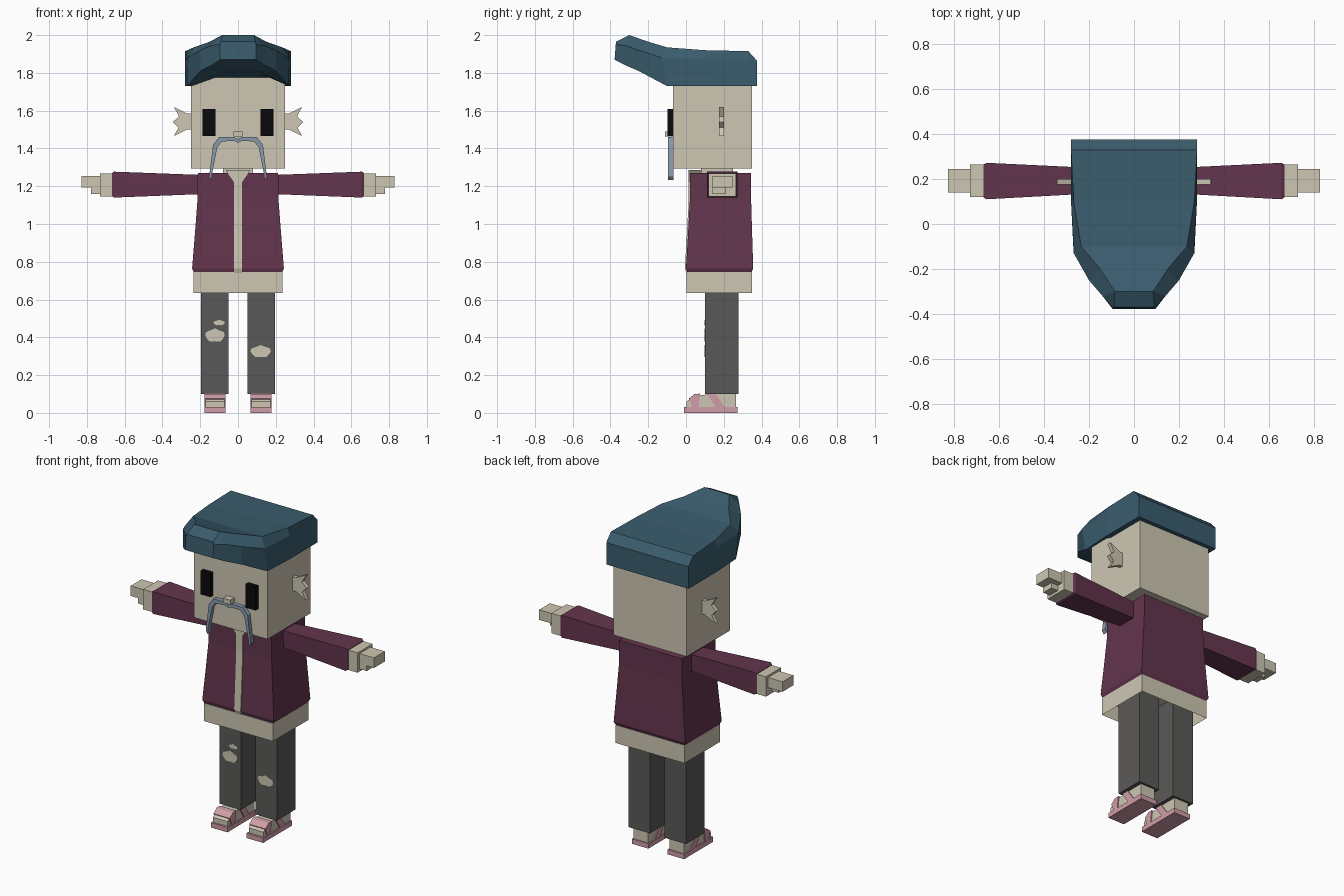
import bpy
import bmesh
import math

if "Cube" in bpy.data.objects:
    bpy.data.objects.remove(bpy.data.objects["Cube"], do_unlink=True)


def to_linear(value):
    value /= 255
    return value / 12.92 if value <= 0.04045 else ((value + 0.055) / 1.055) ** 2.4


def material(name, *rgb):
    mat = bpy.data.materials.new(name)
    colour = [to_linear(v) for v in rgb] + [1]
    mat.use_nodes = True
    mat.diffuse_color = colour
    mat.node_tree.nodes["Principled BSDF"].inputs["Base Color"].default_value = colour
    return mat


skin = material("pale skin", 205, 198, 178)
plum = material("plum cloth", 99, 53, 77)
teal = material("teal hair", 58, 92, 109)
charcoal = material("charcoal denim", 90, 89, 88)
pink = material("pink rubber", 208, 157, 168)
steel = material("steel blue whiskers", 136, 154, 171)
black = material("black eyes", 9, 9, 9)


def loft(name, rings, mat, mirror=False, hollow=False):
    """Skin a list of matching rings, capped at both ends."""
    bm = bmesh.new()
    loops = [[bm.verts.new(p) for p in ring] for ring in rings]
    count = len(loops[0])
    for low, high in zip(loops, loops[1:]):
        for i in range(count):
            j = (i + 1) % count
            bm.faces.new((low[i], low[j], high[j], high[i]))
    base = bm.faces.new(loops[0])
    bm.faces.new(loops[-1])
    bmesh.ops.recalc_face_normals(bm, faces=bm.faces)
    if hollow:
        bmesh.ops.inset_region(bm, faces=[base], thickness=0.015)
        bmesh.ops.translate(bm, verts=base.verts, vec=(0, 0, 0.09))
    mesh = bpy.data.meshes.new(name)
    bm.to_mesh(mesh)
    bm.free()
    mesh.materials.append(mat)
    obj = bpy.data.objects.new(name, mesh)
    bpy.context.collection.objects.link(obj)
    if mirror:
        obj.modifiers.new("Mirror", "MIRROR").use_mirror_merge = False
    return obj


def rect(a, b, c, d):
    return [(a, c), (b, c), (b, d), (a, d)]


def level(z, half, front, back):
    """Horizontal rectangle at one height."""
    return [(x, y, z) for x, y in rect(-half, half, front, back)]


def slice_x(x, front, back, low, high):
    """Upright rectangle across the arm."""
    return [(x, y, z) for y, z in rect(front, back, low, high)]


def box(name, xs, ys, zs, mat, mirror=False):
    return loft(name, [slice_x(x, *ys, *zs) for x in xs], mat, mirror)


def plate(name, outline, front, back, mat, mirror=False):
    """Front-facing outline given thickness along y."""
    return loft(name, [[(x, y, z) for x, z in outline] for y in (front, back)], mat, mirror)


def side_prism(name, outline, left, right, mat, mirror=False):
    """Side outline given thickness along x."""
    return loft(name, [[(x, y, z) for y, z in outline] for x in (left, right)], mat, mirror)


# Head and face
box("head", (-0.25, 0.25), (-0.07, 0.35), (1.295, 1.83), skin)
box("eye", (0.12, 0.187), (-0.097, -0.065), (1.465, 1.61), black, True)
box("nose", (-0.025, 0.025), (-0.11, -0.065), (1.462, 1.49), skin)
plate("ear", [(0.24, 1.585), (0.27, 1.585), (0.34, 1.62), (0.312, 1.57), (0.345, 1.54),
              (0.315, 1.51), (0.34, 1.465), (0.27, 1.50), (0.24, 1.50)], 0.175, 0.2, skin, True)
whisker = [(0, 1.45), (0.02, 1.46), (0.1, 1.46), (0.132, 1.42), (0.153, 1.25), (0.14, 1.232),
           (0.137, 1.27), (0.11, 1.405), (0.085, 1.437), (0.02, 1.44), (0, 1.43)]
plate("moustache", whisker, -0.095, -0.065, steel, True)

# Swept hair: half sections of (x, y, z) from crown to inner underside, back to front
hair_halves = [
    [(0.28, 0.375, 1.865), (0.28, 0.375, 1.85), (0.28, 0.375, 1.73), (0.12, 0.375, 1.73)],
    [(0.28, 0.33, 1.915), (0.28, 0.33, 1.86), (0.28, 0.33, 1.73), (0.12, 0.33, 1.73)],
    [(0.268, 0.1, 1.92), (0.28, 0.1, 1.875), (0.28, 0.1, 1.73), (0.12, 0.1, 1.73)],
    [(0.235, -0.1, 1.935), (0.268, -0.13, 1.88), (0.27, -0.1, 1.73), (0.12, -0.14, 1.795)],
    [(0.15, -0.2, 1.965), (0.2, -0.25, 1.92), (0.2, -0.25, 1.81), (0.1, -0.25, 1.81)],
    [(0.085, -0.3, 2.0), (0.14, -0.32, 1.945), (0.14, -0.32, 1.84), (0.07, -0.32, 1.84)],
    [(0.09, -0.37, 1.965), (0.095, -0.372, 1.95), (0.095, -0.378, 1.87), (0.05, -0.378, 1.87)],
]
loft("hair", [half + [(-x, y, z) for x, y, z in reversed(half)] for half in hair_halves], teal)

# Torso
box("neck", (-0.08, 0.08), (0.08, 0.25), (1.2, 1.31), skin)
jacket = [(0.74, 0.232, 0.008, 0.345), (0.765, 0.243, 0, 0.356), (0.95, 0.228, 0.011, 0.35),
          (1.12, 0.215, 0.02, 0.345), (1.27, 0.213, 0.02, 0.345)]
loft("jacket", [level(*section) for section in jacket], plum)
loft("front_opening", [level(z, 0.022, front - 0.006, front + 0.02)
                       for z, half, front, back in jacket], skin)
plate("collar", [(0, 1.19), (0.065, 1.285), (-0.065, 1.285)], 0.014, 0.09, skin)
loft("undershirt_hem", [level(z, 0.235, 0.003, 0.35) for z in (0.635, 0.745)],
     skin, hollow=True)

# Arms and hands
loft("sleeve", [slice_x(0.2, 0.135, 0.25, 1.158, 1.26),
                slice_x(0.655, 0.11, 0.272, 1.14, 1.277),
                slice_x(0.668, 0.117, 0.265, 1.147, 1.27)], plum, True)
box("palm", (0.65, 0.73), (0.12, 0.265), (1.145, 1.267), skin, True)
box("fingers", (0.72, 0.828), (0.14, 0.245), (1.193, 1.255), skin, True)
box("thumb", (0.72, 0.778), (0.14, 0.21), (1.16, 1.2), skin, True)

# Trousers with torn knees
box("trouser_leg", (0.05, 0.195), (0.1, 0.278), (0.1, 0.73), charcoal, True)


def tear(name, x, z, width, height):
    outline = []
    for i in range(12):
        angle = math.tau * i / 12
        wobble = 1 + 0.1 * math.sin(5 * angle)
        outline.append((x + width * wobble * math.cos(angle),
                        z + height * wobble * math.sin(angle)))
    plate(name, outline, 0.097, 0.103, skin)


tear("right_knee_tear", -0.122, 0.41, 0.052, 0.034)
tear("right_thigh_tear", -0.1, 0.477, 0.03, 0.014)
tear("left_knee_tear", 0.12, 0.325, 0.054, 0.031)

# Sandals: sole, foot and two straps
box("sole", (0.065, 0.178), (-0.01, 0.272), (0, 0.03), pink, True)
foot = [(0.002, 0.025), (0.002, 0.06), (0.045, 0.092), (0.11, 0.097), (0.11, 0.11),
        (0.265, 0.11), (0.265, 0.025)]
side_prism("foot", foot, 0.072, 0.171, skin, True)
toe_strap = [(0.035, 0.025), (0.015, 0.076), (0.045, 0.1), (0.075, 0.102), (0.065, 0.025)]
side_prism("toe_strap", toe_strap, 0.066, 0.177, pink, True)
ankle_strap = [(0.16, 0.025), (0.11, 0.102), (0.155, 0.102), (0.185, 0.06), (0.21, 0.025)]
side_prism("ankle_strap", ankle_strap, 0.066, 0.177, pink, True)
